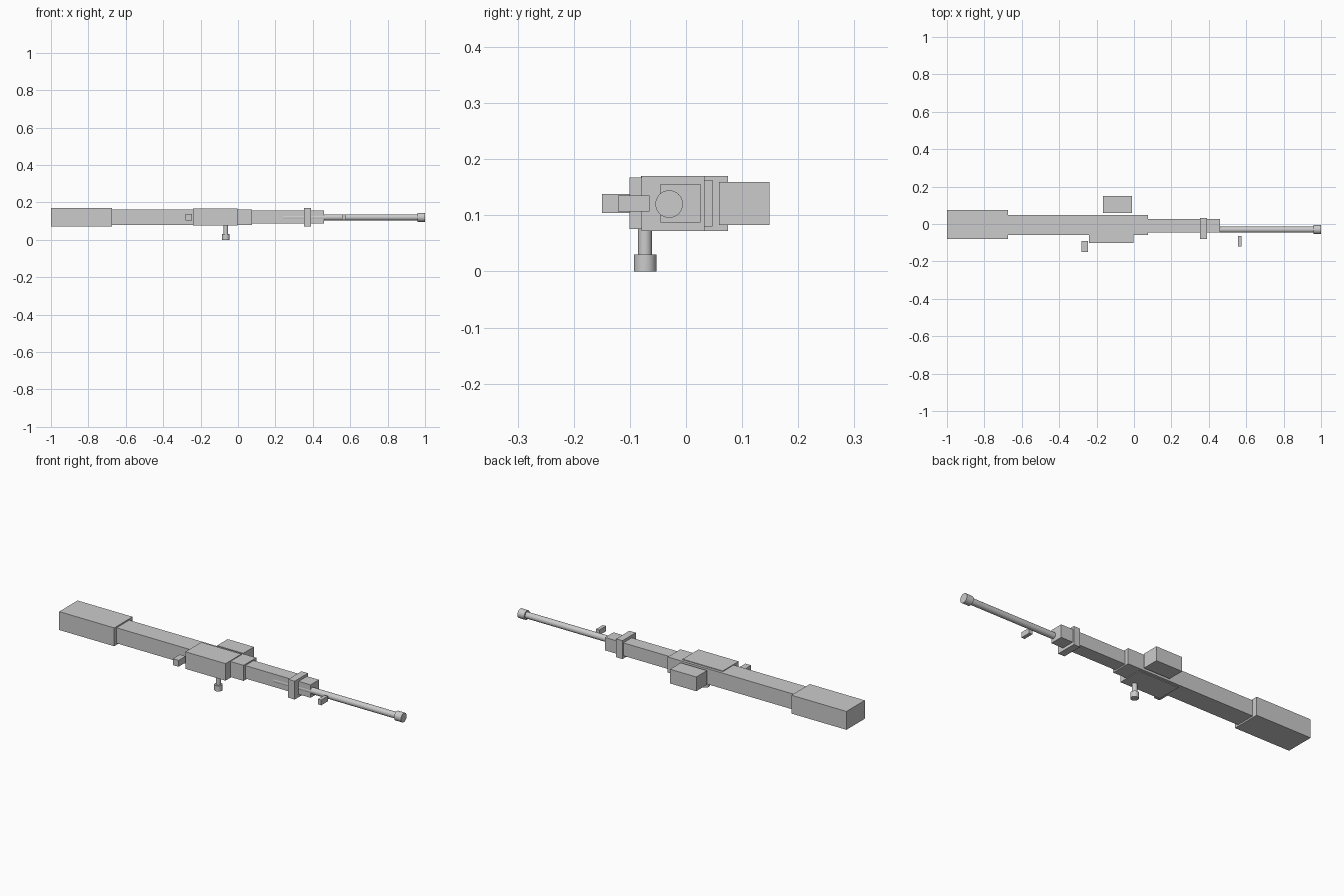
import bpy
import math

if "Cube" in bpy.data.objects:
    bpy.data.objects.remove(bpy.data.objects["Cube"])


def box(name, x, y, z):
    """Box given by its (min, max) range on each axis."""
    bpy.ops.mesh.primitive_cube_add(size=1)
    ob = bpy.context.object
    ob.name = name
    ob.location = [(a + b) / 2 for a, b in (x, y, z)]
    ob.scale = [b - a for a, b in (x, y, z)]
    bpy.ops.object.transform_apply(location=False, rotation=False, scale=True)
    return ob


def rod(name, axis, start, end, radius, centre):
    """Round rod along x or z; centre gives the two other coordinates."""
    mid = (start + end) / 2
    if axis == "x":
        loc, rot = (mid, *centre), (0, math.pi / 2, 0)
    else:
        loc, rot = (*centre, mid), (0, 0, 0)
    bpy.ops.mesh.primitive_cylinder_add(vertices=32, radius=radius,
                                        depth=end - start, location=loc, rotation=rot)
    ob = bpy.context.object
    ob.name = name
    bpy.ops.object.shade_smooth_by_angle(angle=math.radians(30))
    return ob


# Main body, lying on its side
box("stock_body", (-0.68, 0.075), (-0.06, 0.047), (0.08, 0.163))
box("butt_stock", (-1.0, -0.675), (-0.08, 0.075), (0.072, 0.17))
box("receiver", (-0.24, -0.003), (-0.101, 0.033), (0.076, 0.167))
box("fore_end", (0.07, 0.46), (-0.045, 0.026), (0.087, 0.156))
box("barrel_band", (0.352, 0.39), (-0.079, 0.033), (0.072, 0.17))
box("magazine", (-0.165, -0.01), (0.059, 0.149), (0.083, 0.159))

# Sights
box("rear_sight", (-0.28, -0.246), (-0.15, -0.091), (0.104, 0.138))
box("front_sight", (0.557, 0.576), (-0.121, -0.065), (0.107, 0.135))

# Barrel and muzzle
rod("barrel", "x", 0.24, 0.99, 0.0165, (-0.03, 0.12))
rod("muzzle", "x", 0.96, 1.0, 0.0245, (-0.03, 0.12))

# Bolt handle
rod("bolt_handle", "z", 0.015, 0.095, 0.0125, (-0.065, -0.073))
rod("bolt_knob", "z", 0.0, 0.03, 0.02, (-0.065, -0.073))
